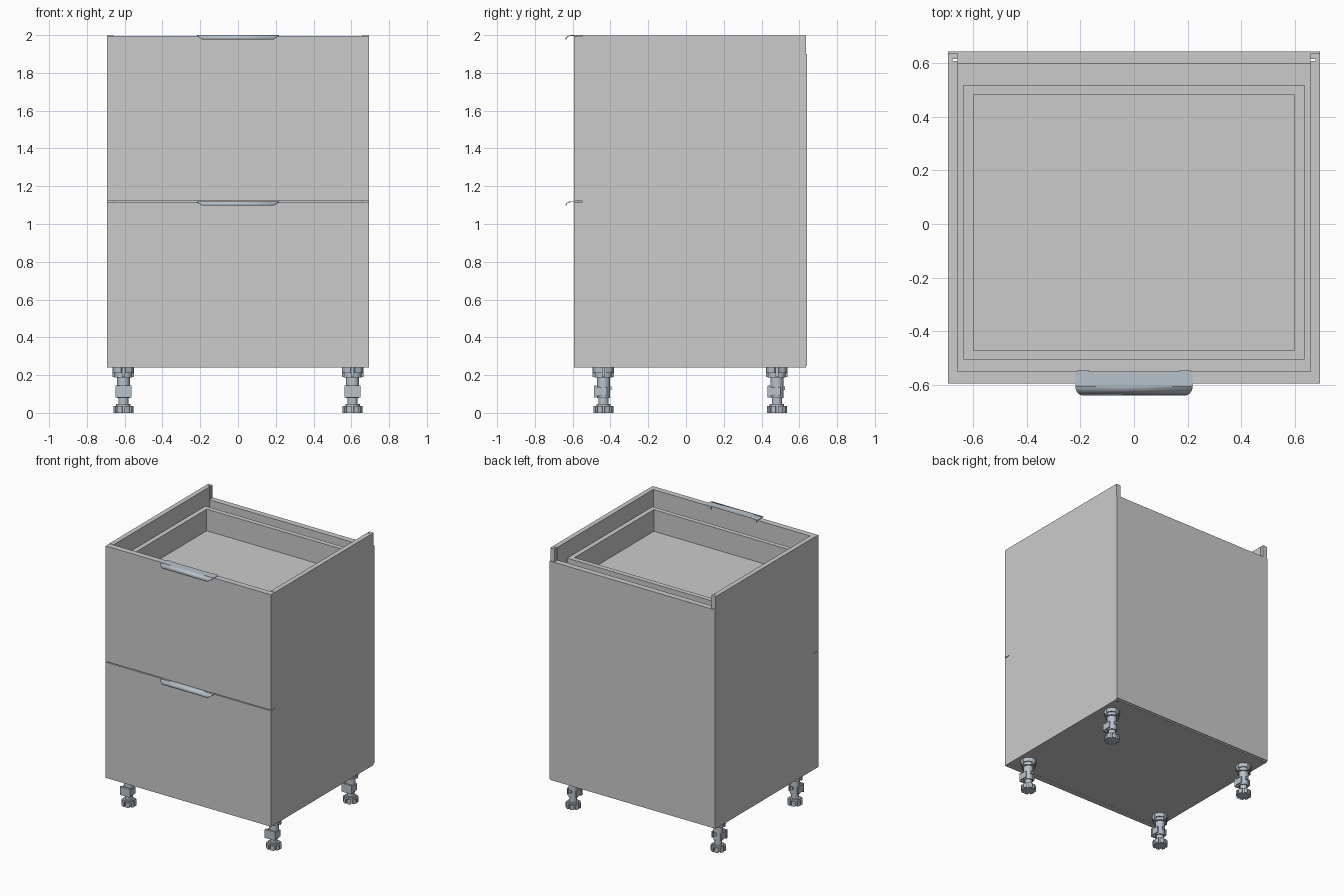
import bpy, bmesh, math

if "Cube" in bpy.data.objects:
    bpy.data.objects.remove(bpy.data.objects["Cube"])

metal = bpy.data.materials.new("metal")
metal.diffuse_color = (0.48, 0.54, 0.60, 1)
metal.use_nodes = True
metal.node_tree.nodes["Principled BSDF"].inputs["Base Color"].default_value = metal.diffuse_color


def finish(name, bm, mat=None):
    bmesh.ops.recalc_face_normals(bm, faces=bm.faces)
    me = bpy.data.meshes.new(name)
    bm.to_mesh(me)
    bm.free()
    ob = bpy.data.objects.new(name, me)
    bpy.context.collection.objects.link(ob)
    if mat:
        me.materials.append(mat)
    return ob


def add_prism(bm, pts, z0, z1):
    """Extrude an xy outline from z0 to z1."""
    lo = [bm.verts.new((x, y, z0)) for x, y in pts]
    hi = [bm.verts.new((x, y, z1)) for x, y in pts]
    n = len(pts)
    bm.faces.new(lo[::-1])
    bm.faces.new(hi)
    for i in range(n):
        j = (i + 1) % n
        bm.faces.new((lo[i], lo[j], hi[j], hi[i]))


def add_box(bm, x0, x1, y0, y1, z0, z1):
    add_prism(bm, [(x0, y0), (x1, y0), (x1, y1), (x0, y1)], z0, z1)


def box(name, *b):
    bm = bmesh.new()
    add_box(bm, *b)
    return finish(name, bm)


def circle(cx, cy, r, n=24):
    return [(cx + r * math.cos(2 * math.pi * i / n),
             cy + r * math.sin(2 * math.pi * i / n)) for i in range(n)]


def notched(cx, cy, r, depth, notches=8, half=0.13):
    """Round outline with straight slots cut into the rim."""
    pts = []
    for k in range(notches):
        a = 2 * math.pi * k / notches
        b = a + 2 * math.pi / notches
        mid = (a + b) / 2
        for ang, rad in ((a - half, r - depth), (a + half, r - depth),
                         (a + half, r), (mid, r), (b - half, r)):
            pts.append((cx + rad * math.cos(ang), cy + rad * math.sin(ang)))
    return pts


# Side panels, each with a back-panel groove on the inner face
W, T = 0.693, 0.036
for s, side in ((-1, "left"), (1, "right")):
    o, i, g = s * W, s * (W - T), s * (W - T + 0.018)
    bm = bmesh.new()
    add_prism(bm, [(o, -0.548), (i, -0.548), (i, 0.606), (g, 0.606),
                   (g, 0.614), (i, 0.614), (i, 0.634), (o, 0.634)], 0.24, 1.998)
    finish(side + "_side_panel", bm)

# Carcass panels
I = W - T
box("bottom_panel", -I, I, -0.548, 0.605, 0.24, 0.277)
box("back_panel", -W, W, 0.634, 0.641, 0.25, 1.9)
box("upper_back_rail", -I, I, 0.597, 0.634, 1.70, 1.9)
box("lower_back_rail", -I, I, 0.597, 0.634, 0.24, 0.277)

# Handle section: flat plate rolling over into a curved lip (y, z, half width)
section = [(-0.548, 0, 0.218), (-0.604, 0, 0.218)]
for k in range(1, 9):
    a = math.pi / 2 * k / 8
    section.append((-0.604 - 0.034 * math.sin(a), -0.022 * (1 - math.cos(a)),
                    0.218 - 0.028 * (1 - math.cos(a))))


def handle(name, top):
    bm = bmesh.new()
    rows = [[bm.verts.new((x, y, top + z)) for x in (-w, w)] for y, z, w in section]
    for p, q in zip(rows, rows[1:]):
        bm.faces.new((p[0], p[1], q[1], q[0]))
    # small mounting tabs behind the drawer front
    ob = finish(name, bm, metal)
    if ob.data.polygons[0].normal.z < 0:
        ob.data.flip_normals()
    m = ob.modifiers.new("thickness", "SOLIDIFY")
    m.thickness = 0.004
    m.offset = -1
    for p in ob.data.polygons:
        p.use_smooth = len(ob.data.polygons) > 1 and p.index > 0
    bm = bmesh.new()
    for s in (-1, 1):
        add_box(bm, s * 0.19 - 0.02, s * 0.19 + 0.02, -0.548, -0.544, top - 0.022, top)
    finish(name + "_tabs", bm, metal)


# Drawers: front, open box with raised floor, handle
for name, z0, z1 in (("lower", 0.24, 1.116), ("upper", 1.122, 1.996)):
    box(name + "_drawer_front", -W, W, -0.593, -0.549, z0, z1)
    rim, floor = z1 - 0.106, z1 - 0.27
    bm = bmesh.new()
    for s in (-1, 1):
        add_box(bm, s * 0.598, s * 0.635, -0.505, 0.517, floor - 0.04, rim)
    add_box(bm, -0.598, 0.598, -0.505, -0.47, floor - 0.04, rim)
    add_box(bm, -0.598, 0.598, 0.48, 0.517, floor - 0.04, rim)
    finish(name + "_drawer_walls", bm)
    box(name + "_drawer_floor", -0.598, 0.598, -0.47, 0.48, floor - 0.02, floor)
    handle(name + "_handle", z1 + 0.004)

# Adjustable feet: slotted base, screw, tube, plinth clip and mounting flange
for cx, side in ((-0.607, "left"), (0.607, "right")):
    for cy, end in ((-0.437, "front"), (0.481, "back")):
        bm = bmesh.new()
        add_prism(bm, notched(cx, cy, 0.053, 0.012), 0, 0.036)
        add_prism(bm, circle(cx, cy, 0.038), 0.036, 0.046)
        add_prism(bm, circle(cx, cy, 0.026), 0.046, 0.08)
        add_prism(bm, circle(cx, cy, 0.034), 0.08, 0.192)
        add_prism(bm, circle(cx, cy, 0.047), 0.188, 0.24)
        add_prism(bm, notched(cx, cy, 0.057, 0.008, 4, 0.2), 0.21, 0.24)
        # ribs under the flange
        add_box(bm, cx - 0.057, cx + 0.057, cy - 0.008, cy + 0.008, 0.19, 0.24)
        add_box(bm, cx - 0.008, cx + 0.008, cy - 0.057, cy + 0.057, 0.19, 0.24)
        # plinth clip plate with side arms
        add_box(bm, cx - 0.042, cx + 0.042, cy - 0.05, cy - 0.036, 0.082, 0.146)
        for s in (-1, 1):
            add_box(bm, cx + s * 0.033, cx + s * 0.041, cy - 0.04, cy + 0.02, 0.09, 0.138)
        add_box(bm, cx - 0.01, cx + 0.01, cy + 0.03, cy + 0.043, 0.12, 0.14)
        finish(end + "_" + side + "_foot", bm, metal)
